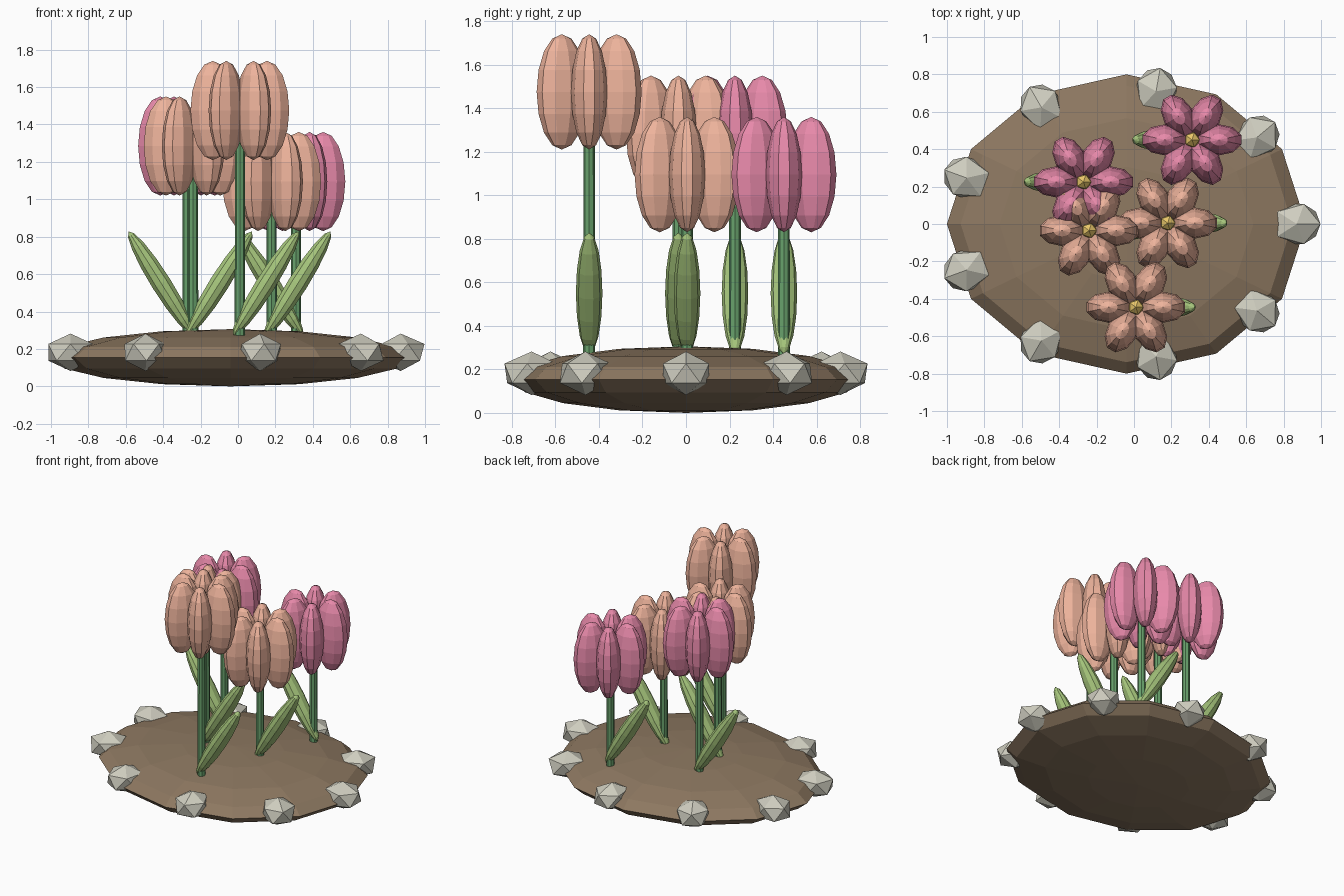
import bpy, bmesh, math
from mathutils import Matrix, Vector

if "Cube" in bpy.data.objects:
    bpy.data.objects.remove(bpy.data.objects["Cube"])


def material(name, rgb):
    m = bpy.data.materials.new(name)
    m.diffuse_color = (*rgb, 1)
    m.use_nodes = True
    m.node_tree.nodes["Principled BSDF"].inputs["Base Color"].default_value = m.diffuse_color
    return m


SOIL = material("soil", (0.27, 0.19, 0.12))
STONE = material("stone", (0.62, 0.61, 0.52))
STEM = material("stem_green", (0.14, 0.36, 0.15))
LEAF = material("leaf_green", (0.38, 0.56, 0.20))
PEACH = material("peach", (0.85, 0.45, 0.33))
PINK = material("pink", (0.80, 0.25, 0.40))
YELLOW = material("yellow", (0.85, 0.60, 0.15))


def finish(name, bm, mat):
    me = bpy.data.meshes.new(name)
    bm.to_mesh(me)
    bm.free()
    me.materials.append(mat)
    ob = bpy.data.objects.new(name, me)
    bpy.context.collection.objects.link(ob)
    return ob


def place(loc, scale, tilt=0, spin=0, offset=0):
    """Scale, push outward, tilt about y, spin about z, then move."""
    return (Matrix.Translation(loc) @ Matrix.Rotation(spin, 4, 'Z')
            @ Matrix.Translation((offset, 0, 0)) @ Matrix.Rotation(tilt, 4, 'Y')
            @ Matrix.Diagonal((*scale, 1)))


def ellipsoids(name, mats, mat, seg=10, rings=8):
    bm = bmesh.new()
    for m in mats:
        bmesh.ops.create_uvsphere(bm, u_segments=seg, v_segments=rings, radius=1, matrix=m)
    return finish(name, bm, mat)


def icos(name, m, mat):
    bm = bmesh.new()
    bmesh.ops.create_icosphere(bm, subdivisions=1, radius=1, matrix=m)
    return finish(name, bm, mat)


# Soil mound
CX = -0.04
ellipsoids("soil_mound", [place((CX, 0, 0.153), (0.96, 0.8, 0.153))], SOIL, 12, 8)

# Ring of border stones
for i in range(9):
    a = math.radians(40 * i)
    loc = (CX + 0.91 * math.cos(a), 0.72 * math.sin(a), 0.182)
    icos(f"border_stone_{i + 1}", place(loc, (0.142, 0.125, 0.1), spin=a), STONE)

# Tulips: x, y, head centre height, leaf side, colour
tulips = [
    (0.31, 0.45, 1.095, -1, PINK),
    (-0.27, 0.225, 1.285, -1, PINK),
    (-0.24, -0.035, 1.285, 1, PEACH),
    (0.18, 0.005, 1.095, 1, PEACH),
    (0.01, -0.445, 1.475, 1, PEACH),
]
for n, (x, y, z, side, colour) in enumerate(tulips, 1):
    # Stem
    bottom, top = 0.26, z - 0.05
    bm = bmesh.new()
    bmesh.ops.create_cone(bm, cap_ends=True, segments=8, radius1=0.028, radius2=0.026,
                          depth=top - bottom,
                          matrix=Matrix.Translation((x, y, (top + bottom) / 2)))
    finish(f"stem_{n}", bm, STEM)
    # Leaf leaning sideways from the base
    ellipsoids(f"leaf_{n}", [place((x + side * 0.14, y, 0.55), (0.055, 0.061, 0.328),
                                   tilt=side * 0.56)], LEAF)
    # Six petals
    ellipsoids(f"petals_{n}", [place((x, y, z), (0.125, 0.083, 0.265),
                                     spin=k * math.pi / 3, offset=0.145)
                               for k in range(6)], colour)
    # Flower centre
    icos(f"flower_centre_{n}", place((x, y, z + 0.1), (0.045, 0.045, 0.06)), YELLOW)
